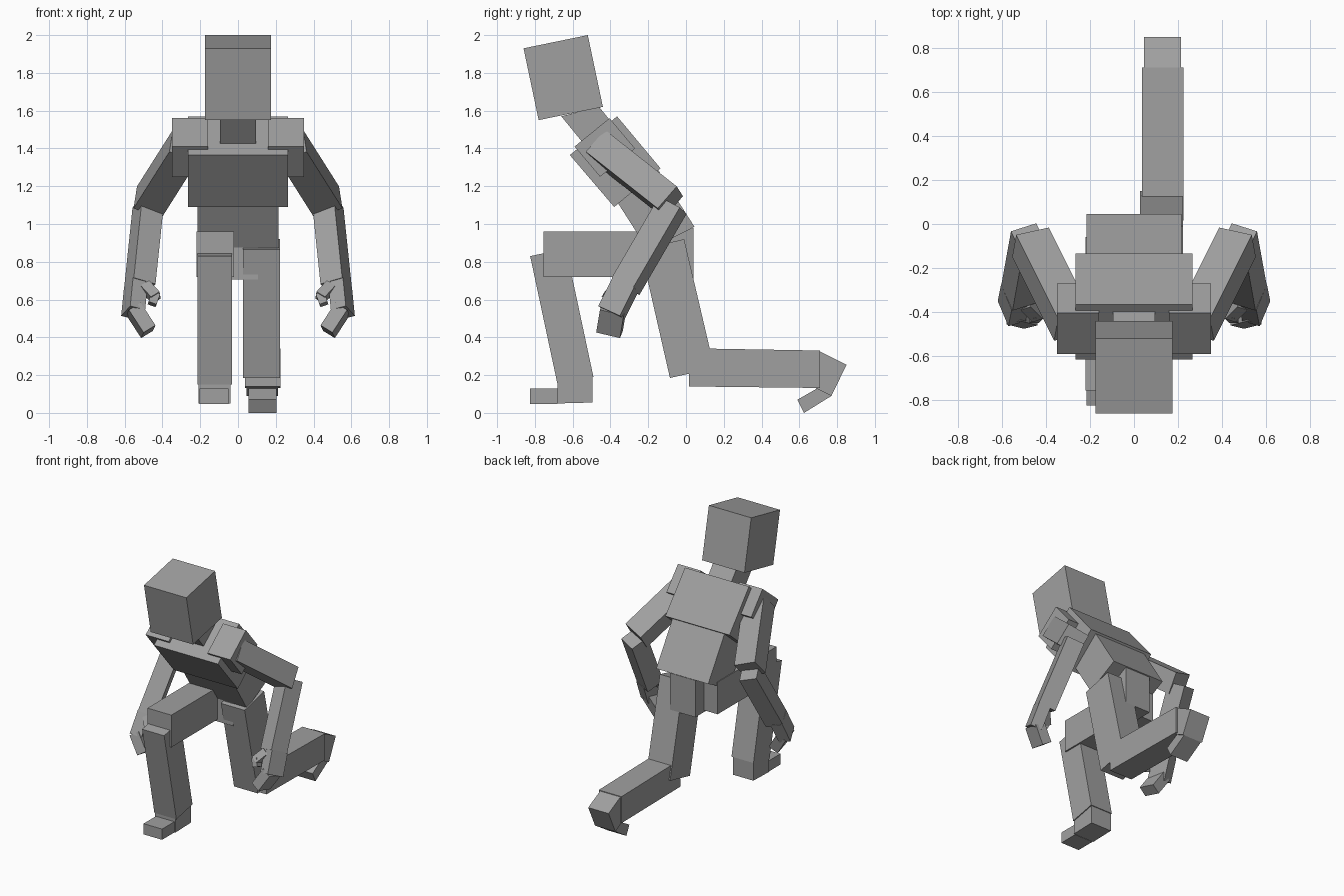
import bpy, bmesh
from mathutils import Vector

if "Cube" in bpy.data.objects:
    bpy.data.objects.remove(bpy.data.objects["Cube"])

grey = bpy.data.materials.new("plain grey")
grey.diffuse_color = (0.35, 0.35, 0.35, 1)
grey.use_nodes = True
grey.node_tree.nodes["Principled BSDF"].inputs["Base Color"].default_value = grey.diffuse_color


def make(name, corners):
    """Six-sided block from two matching rings of four corners."""
    bm = bmesh.new()
    v = [bm.verts.new(c) for c in corners]
    bm.faces.new(v[:4])
    bm.faces.new(v[4:])
    for i in range(4):
        j = (i + 1) % 4
        bm.faces.new((v[i], v[j], v[4 + j], v[4 + i]))
    bmesh.ops.recalc_face_normals(bm, faces=bm.faces)
    me = bpy.data.meshes.new(name)
    bm.to_mesh(me)
    bm.free()
    me.materials.append(grey)
    ob = bpy.data.objects.new(name, me)
    bpy.context.collection.objects.link(ob)


def slab(name, x0, x1, quad):
    """Side outline (y, z) extruded from x0 to x1."""
    make(name, [(x, y, z) for x in (x0, x1) for y, z in quad])


def limb(name, start, end, across, w, t, side):
    """Block along an axis: w wide along 'across', t thick; side mirrors x."""
    a, b = Vector(start), Vector(end)
    d = (b - a).normalized()
    u = Vector(across)
    u = (u - d * u.dot(d)).normalized()
    v = d.cross(u) * t / 2
    u = u * w / 2
    pts = [p + q for p in (a, b) for q in (u + v, u - v, -u - v, v - u)]
    make(name, [(side * p.x, p.y, p.z) for p in pts])


def rect(y0, y1, z0, z1):
    return [(y0, z0), (y1, z0), (y1, z1), (y0, z1)]


# Head and trunk
slab("head", -.175, .175, [(-.86, 1.93), (-.52, 2), (-.44, 1.62), (-.78, 1.55)])
slab("neck", -.095, .095, [(-.66, 1.57), (-.46, 1.62), (-.29, 1.41), (-.44, 1.30)])
slab("chest", -.265, .265, [(-.365, 1.57), (-.135, 1.295), (-.38, 1.09), (-.615, 1.365)])
slab("abdomen", -.215, .215, [(-.395, 1.165), (-.15, 1.29), (.045, .985), (-.20, .86)])
slab("pelvis", -.105, .105, rect(-.21, .04, .705, .98))

# Raised right leg
slab("right_thigh", -.22, -.022, rect(-.755, -.06, .72, .96))
slab("right_shin", -.215, -.033, [(-.825, .83), (-.635, .87), (-.49, .19), (-.68, .15)])
slab("right_heel", -.21, -.04, [(-.68, .05), (-.495, .055), (-.495, .2), (-.68, .2)])
slab("right_toes", -.203, -.05, rect(-.825, -.68, .048, .128))

# Kneeling left leg
slab("left_thigh", .027, .223, [(-.085, .185), (.15, .237), (-.01, .92), (-.24, .865)])
slab("left_shin", .036, .224, [(.015, .14), (.71, .132), (.71, .33), (.02, .342)])
slab("left_heel", .045, .213, [(.71, .325), (.85, .255), (.77, .09), (.63, .16)])
slab("left_toes", .055, .203, [(.77, .09), (.73, .15), (.59, .07), (.625, 0)])

# Arms, mirrored
for side, n in ((1, "left"), (-1, "right")):
    slab(n + "_shoulder", side * .16, side * .35,
         [(-.59, 1.41), (-.405, 1.56), (-.27, 1.40), (-.455, 1.25)])
    limb(n + "_upper_arm", (.28, -.463, 1.415), (.47, -.083, 1.115),
         (.95, -.15, .28), .16, .155, side)
    limb(n + "_forearm", (.475, -.07, 1.10), (.52, -.32, .67),
         (.93, -.3, .26), .125, .135, side)
    limb(n + "_palm", (.54, -.32, .68), (.555, -.395, .53),
         (.93, -.3, .2), .085, .135, side)
    limb(n + "_fingers", (.553, -.385, .55), (.475, -.405, .43),
         (.8, -.2, -.5), .075, .13, side)
    limb(n + "_thumb", (.49, -.36, .67), (.435, -.415, .61),
         (.7, -.3, -.5), .055, .06, side)
    limb(n + "_thumb_tip", (.435, -.405, .63), (.455, -.425, .575),
         (.9, 0, .3), .045, .05, side)
